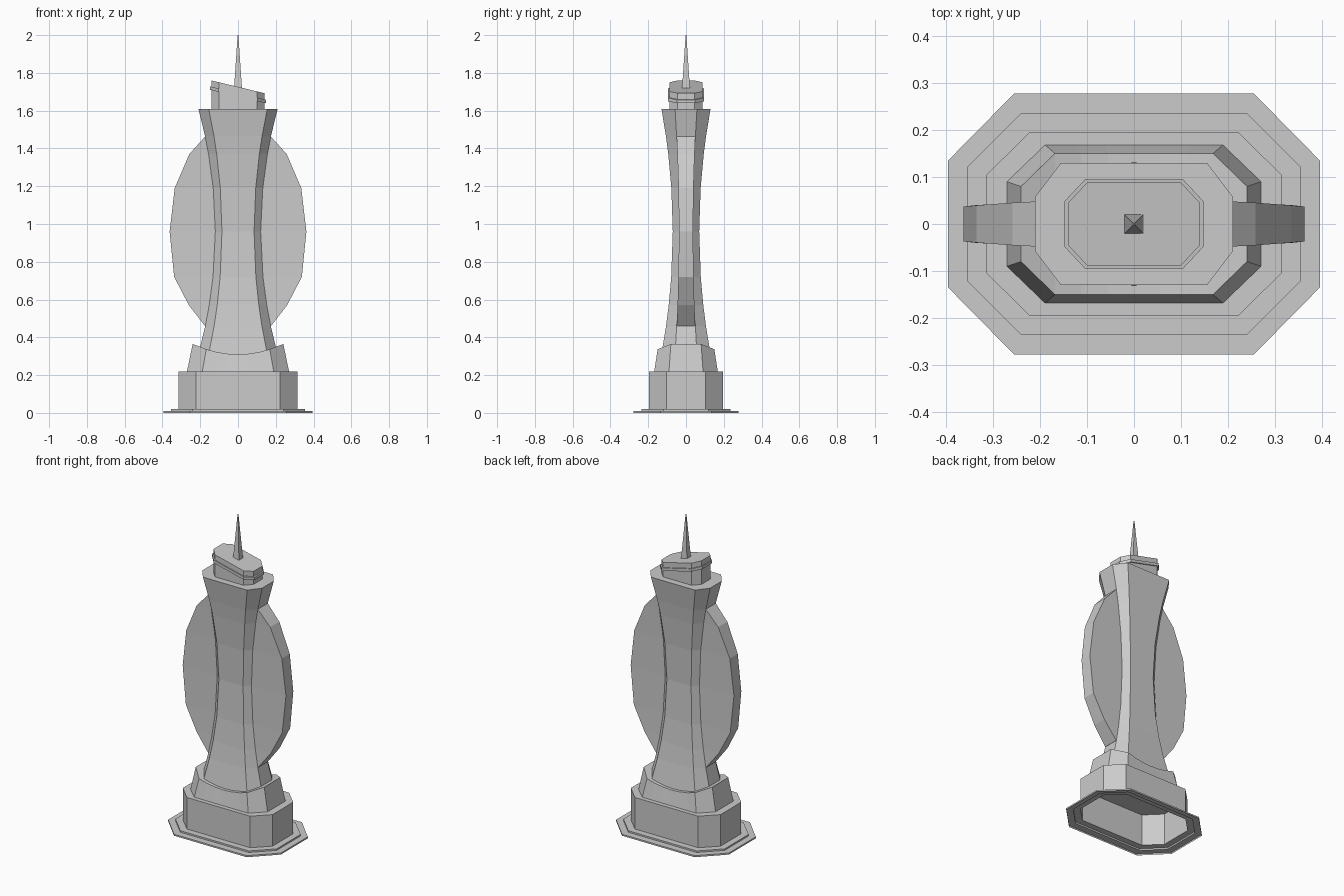
import bpy
import bmesh

cube = bpy.data.objects.get("Cube")
if cube:
    bpy.data.objects.remove(cube)

stone = bpy.data.materials.new("light grey stone")
stone.use_nodes = True
GREY = (0.6, 0.6, 0.6, 1)
stone.diffuse_color = GREY
stone.node_tree.nodes["Principled BSDF"].inputs["Base Color"].default_value = GREY


def octagon(x, cx, y, cy, z, slope=0):
    """Long octagon: half sizes x, y with flats cx, cy; slope tilts it along x."""
    pts = [(x, -cy), (x, cy), (cx, y), (-cx, y),
           (-x, cy), (-x, -cy), (-cx, -y), (cx, -y)]
    return [(px, py, z + slope * px) for px, py in pts]


def rectangle(x, y, z):
    return [(x, -y, z), (x, y, z), (-x, y, z), (-x, -y, z)]


def finish(name, bm):
    mesh = bpy.data.meshes.new(name)
    bm.to_mesh(mesh)
    bm.free()
    mesh.materials.append(stone)
    obj = bpy.data.objects.new(name, mesh)
    bpy.context.collection.objects.link(obj)
    return obj


def loft(name, rings, bottom=True):
    """Skin a stack of matching rings, closed at the top."""
    bm = bmesh.new()
    rows = [[bm.verts.new(p) for p in ring] for ring in rings]
    n = len(rows[0])
    for low, high in zip(rows, rows[1:]):
        for i in range(n):
            j = (i + 1) % n
            bm.faces.new((low[i], low[j], high[j], high[i]))
    bm.faces.new(rows[-1])
    if bottom:
        bm.faces.new(rows[0][::-1])
    return finish(name, bm)


# Stepped base and pedestal, one skin that is hollow underneath
outer = (0.395, 0.255, 0.277, 0.135)
middle = (0.355, 0.24, 0.235, 0.12)
inner = (0.315, 0.222, 0.195, 0.103)
loft("stepped_pedestal", [
    octagon(*outer, 0), octagon(*outer, 0.01),
    octagon(*middle, 0.01), octagon(*middle, 0.02),
    octagon(*inner, 0.02), octagon(*inner, 0.22)], bottom=False)

# Tapered plinth with a dished top, built from strips across its width
bm = bmesh.new()
stations = []
for t in (-1, -0.7, -0.47, -0.23, 0, 0.23, 0.47, 0.7, 1):
    end = abs(t) == 1
    xb, xt = 0.27 * t, 0.24 * t
    yb, yt = (0.09, 0.08) if end else (0.168, 0.15)
    zt = 0.31 + 0.055 * t * t
    stations.append([bm.verts.new(p) for p in (
        (xb, -yb, 0.22), (xb, yb, 0.22), (xt, yt, zt), (xt, -yt, zt))])
for a, b in zip(stations, stations[1:]):
    for i in range(4):
        j = (i + 1) % 4
        bm.faces.new((a[i], a[j], b[j], b[i]))
bm.faces.new(stations[0][::-1])
bm.faces.new(stations[-1])
bmesh.ops.recalc_face_normals(bm, faces=bm.faces[:])
finish("dished_plinth", bm)


# Waisted tower shaft
def bend(z):
    return ((z - 0.96) / 0.65) ** 2


def side_depth(z):
    return 0.037 + 0.021 * bend(z)


levels = (0.3, 0.46, 0.57, 0.72, 0.96, 1.19, 1.37, 1.465, 1.61)
loft("tower_shaft", [
    octagon(0.12 + 0.09 * bend(z), 0.085 + 0.07 * bend(z),
            0.07 + 0.06 * bend(z), side_depth(z), z) for z in levels])

# Round fin passing through the shaft
fin_widths = (0.175, 0.26, 0.338, 0.362, 0.335, 0.258, 0.172)
loft("round_fin", [rectangle(w, side_depth(z), z)
                   for w, z in zip(fin_widths, levels[1:-1])])

# Crown with a slanted roof and a thin slanted band
SLANT = -0.24
body = (0.14, 0.1, 0.088, 0.045)
band = (0.148, 0.104, 0.095, 0.048)
loft("crown", [
    octagon(*body, 1.6), octagon(*body, 1.675, SLANT),
    octagon(*band, 1.675, SLANT), octagon(*band, 1.693, SLANT),
    octagon(*body, 1.693, SLANT), octagon(*body, 1.726, SLANT)])

# Spire
loft("spire", [rectangle(0.022, 0.022, 1.7), rectangle(0.002, 0.002, 2.0)])
